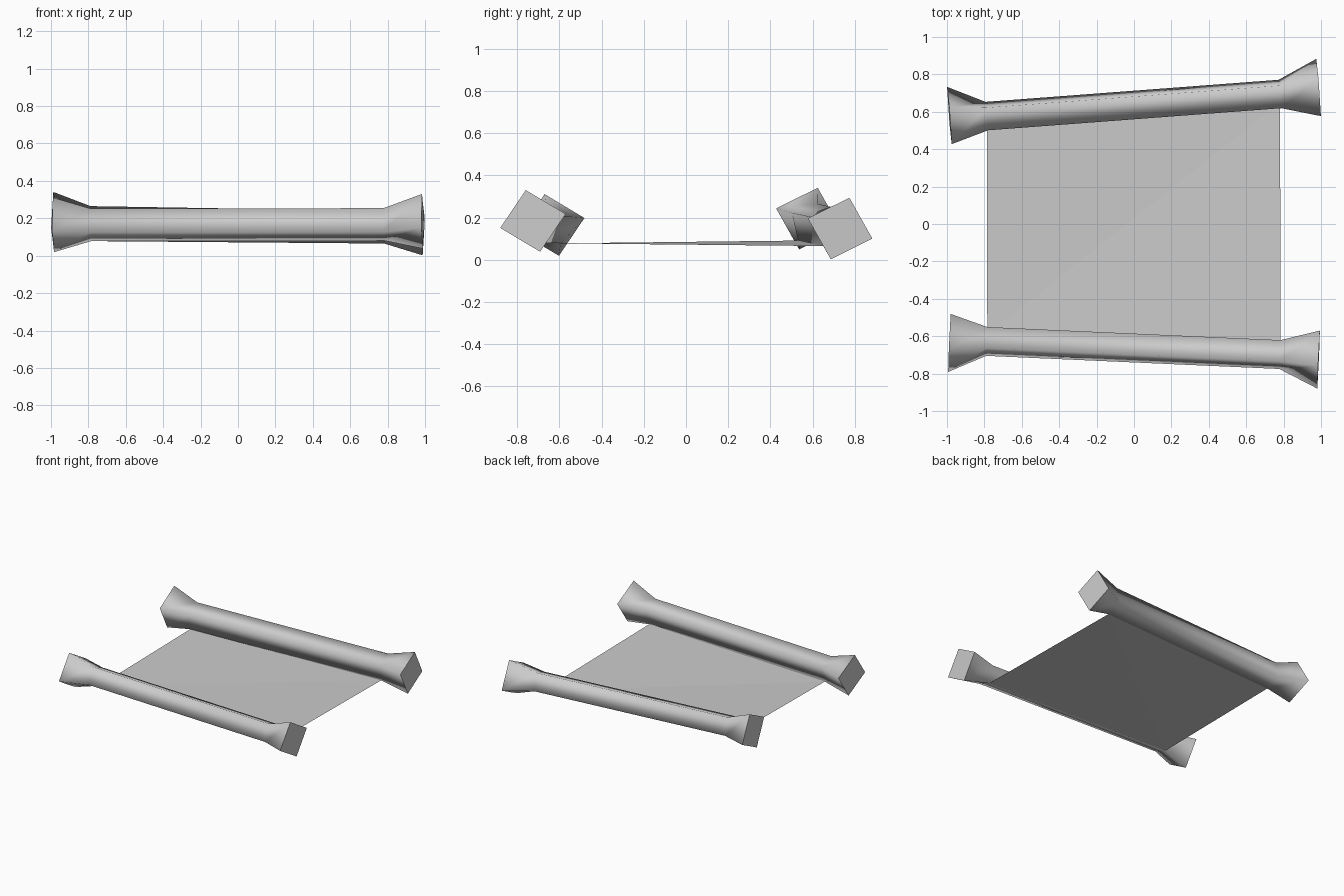
import bpy
import bmesh
from mathutils import Vector

if "Cube" in bpy.data.objects:
    bpy.data.objects.remove(bpy.data.objects["Cube"])

grey = bpy.data.materials.new("light_grey")
grey.diffuse_color = (0.6, 0.6, 0.6, 1)
grey.use_nodes = True
grey.node_tree.nodes["Principled BSDF"].inputs["Base Color"].default_value = grey.diffuse_color


def finish(bm, name):
    mesh = bpy.data.meshes.new(name)
    bm.to_mesh(mesh)
    bm.free()
    mesh.materials.append(grey)
    obj = bpy.data.objects.new(name, mesh)
    bpy.context.collection.objects.link(obj)
    return obj


def roller(name, centers, lean, cap, shaft):
    """Four-sided softly shaded rod with flared square ends.
    cap / shaft hold the (y, z) offsets of the top and the side corner."""
    bm = bmesh.new()
    rings = []
    for center, (top, side) in zip(centers, (cap, shaft, shaft, cap)):
        ring = []
        for (dy, dz), sign in ((top, 1), (side, 1), (top, -1), (side, -1)):
            dy, dz = dy * sign, dz * sign
            # rings stand square to the leaning axis
            dx = -lean[0] * dy - lean[1] * dz
            ring.append(bm.verts.new(Vector(center) + Vector((dx, dy, dz))))
        rings.append(ring)
    for a, b in zip(rings, rings[1:]):
        for i in range(4):
            j = (i + 1) % 4
            bm.faces.new((a[i], a[j], b[j], b[i])).smooth = True
    # flat ends with a crisp rim
    for ring in (rings[0], rings[-1]):
        end = bm.faces.new(ring)
        end.smooth = False
        for e in end.edges:
            e.smooth = False
    bmesh.ops.recalc_face_normals(bm, faces=bm.faces)
    bottoms = [rings[1][2].co.copy(), rings[2][2].co.copy()]
    finish(bm, name)
    return bottoms


# back roller
back = roller(
    "back_roller",
    [(-0.987, 0.580, 0.195), (-0.787, 0.577, 0.178),
     (0.780, 0.695, 0.152), (0.987, 0.730, 0.148)],
    (0.075, -0.02),
    [(0.044, 0.146), (0.153, -0.048)],
    [(0.045, 0.087), (0.076, -0.045)])

# front roller
front = roller(
    "front_roller",
    [(-0.987, -0.636, 0.165), (-0.787, -0.628, 0.165),
     (0.780, -0.698, 0.167), (0.987, -0.725, 0.184)],
    (-0.046, 0.01),
    [(-0.034, 0.146), (0.155, 0.033)],
    [(-0.035, 0.087), (0.077, 0.040)])

# thin sheet hung between the bottom edges of the rollers
bm = bmesh.new()
fl, fr, br, bl = [bm.verts.new(p) for p in (front[0], front[1], back[1], back[0])]
bm.faces.new((fl, fr, br))
bm.faces.new((fl, br, bl))
finish(bm, "sheet")
